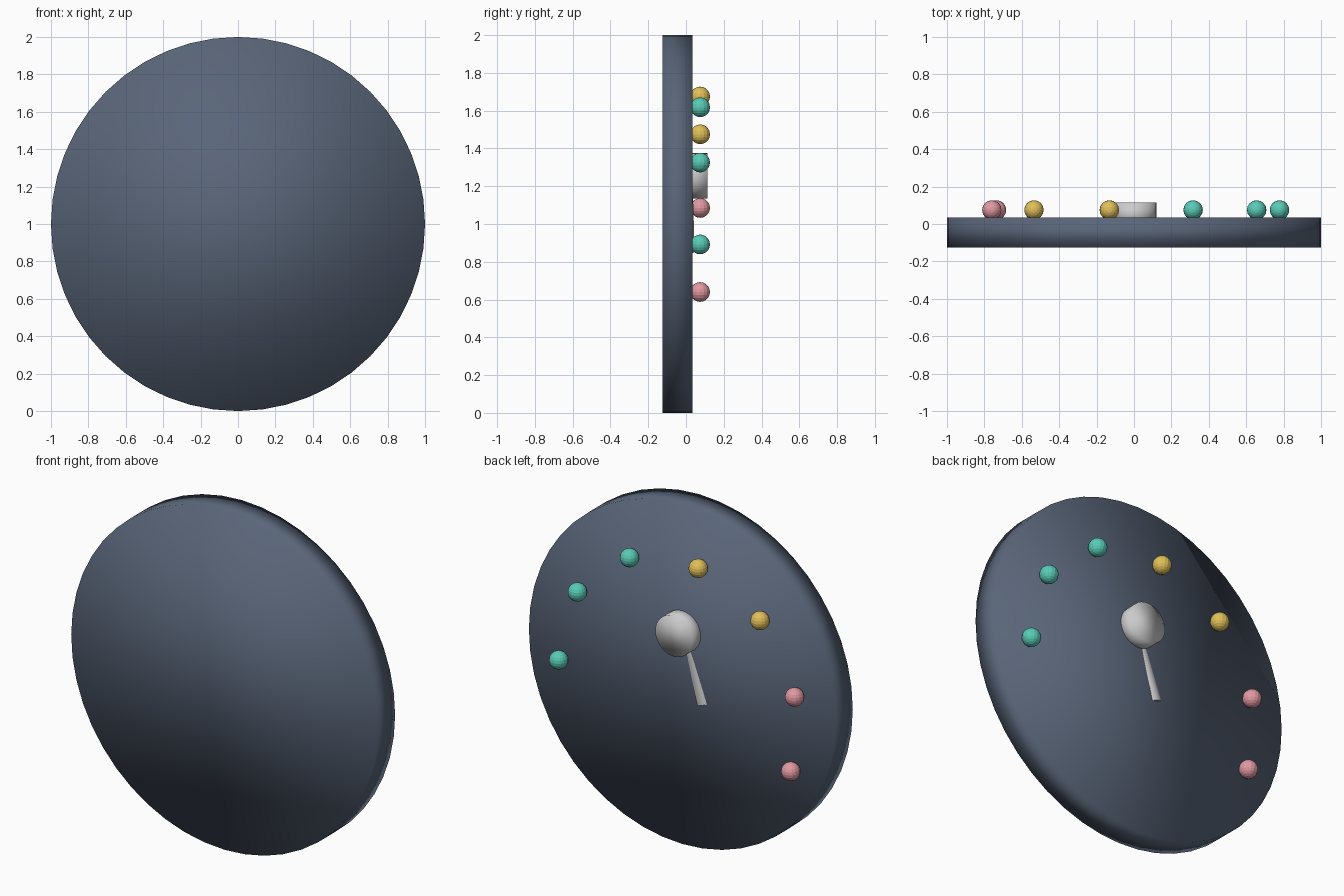
import bpy
from math import pi
from mathutils import Vector

if "Cube" in bpy.data.objects:
    bpy.data.objects.remove(bpy.data.objects["Cube"])


def material(name, rgb):
    m = bpy.data.materials.new(name)
    m.diffuse_color = (*rgb, 1)
    m.use_nodes = True
    m.node_tree.nodes["Principled BSDF"].inputs["Base Color"].default_value = m.diffuse_color
    return m


def finish(name, mat=None, smooth=False):
    ob = bpy.context.object
    ob.name = name
    if mat:
        ob.data.materials.append(mat)
    if smooth:
        bpy.ops.object.shade_smooth()
    return ob


slate = material("slate", (0.10, 0.13, 0.19))
teal = material("teal", (0.10, 0.60, 0.47))
yellow = material("yellow", (0.75, 0.53, 0.10))
pink = material("pink", (0.75, 0.32, 0.36))

# round board, standing upright
bpy.ops.mesh.primitive_cylinder_add(vertices=48, radius=1, depth=0.16,
                                    location=(0, -0.045, 1), rotation=(pi / 2, 0, 0))
finish("board", slate, True)

# raised hub on the back face
bpy.ops.mesh.primitive_cylinder_add(vertices=32, radius=0.12, depth=0.12,
                                    location=(0, 0.055, 1.255), rotation=(pi / 2, 0, 0))
finish("hub", None, True)

# tapered pointer, mostly sunk into the board
end, start = Vector((-0.13, -0.008, 0.855)), Vector((-0.008, -0.008, 1.25))
axis = start - end
bpy.ops.mesh.primitive_cone_add(vertices=32, radius1=0.054, radius2=0.042, depth=axis.length,
                                location=(start + end) / 2,
                                rotation=axis.to_track_quat('Z', 'Y').to_euler())
finish("pointer")
bpy.ops.object.shade_smooth_by_angle()

# arc of beads
beads = [(-0.735, 0.64, pink), (-0.76, 1.085, pink), (-0.535, 1.475, yellow),
         (-0.132, 1.675, yellow), (0.316, 1.618, teal), (0.656, 1.325, teal),
         (0.778, 0.892, teal)]
for i, (x, z, mat) in enumerate(beads):
    bpy.ops.mesh.primitive_uv_sphere_add(segments=16, ring_count=10, radius=0.052,
                                         location=(x, 0.075, z))
    finish(f"bead_{i + 1}", mat)
